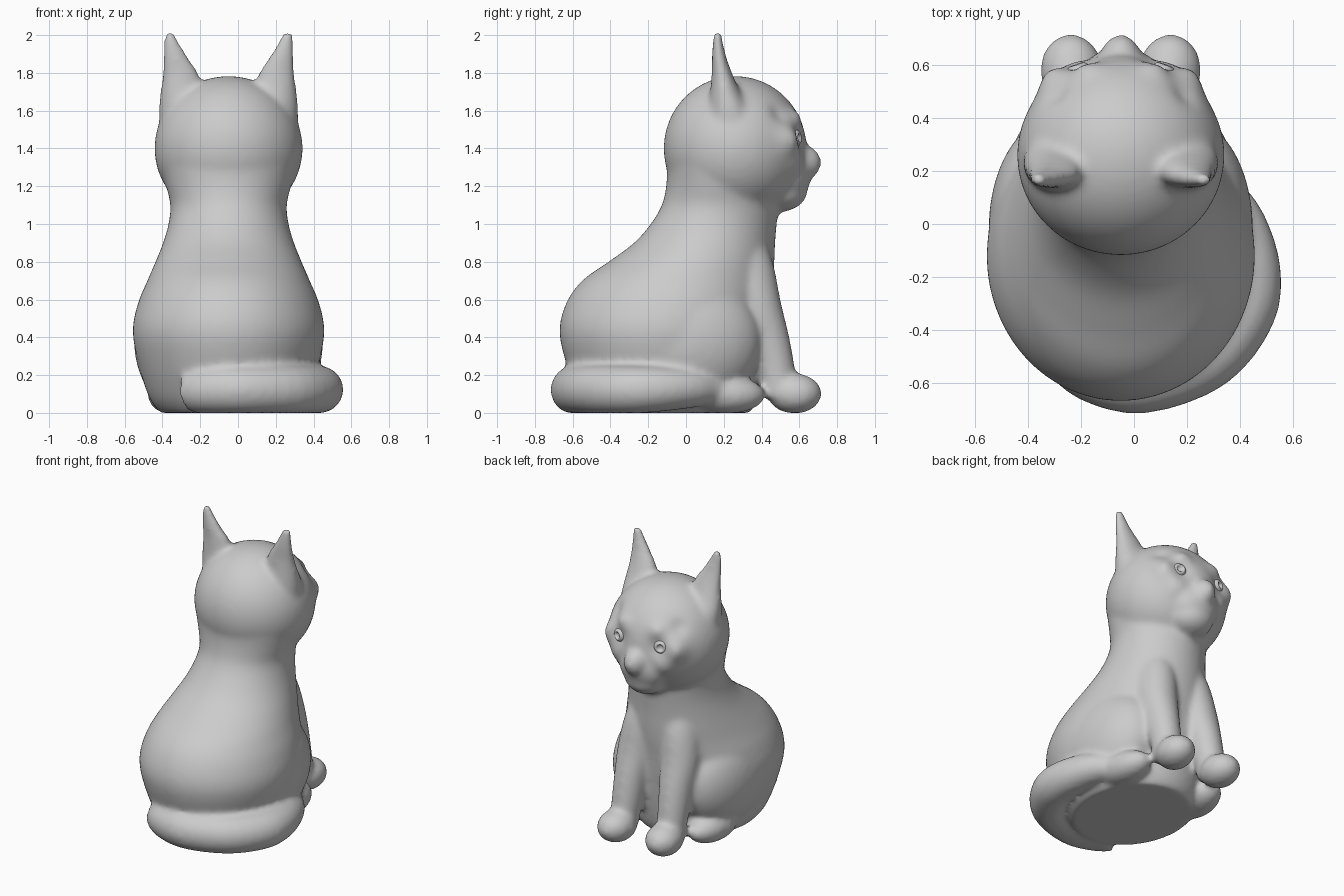
import bpy, bmesh, math
from mathutils import Vector, Matrix

if "Cube" in bpy.data.objects:
    bpy.data.objects.remove(bpy.data.objects["Cube"], do_unlink=True)

CX = -0.05  # the body's own middle line
Z = Vector((0, 0, 1))

grey = bpy.data.materials.new("plain grey")
grey.use_nodes = True
grey.diffuse_color = (0.6, 0.6, 0.6, 1)
grey.node_tree.nodes["Principled BSDF"].inputs["Base Color"].default_value = (0.6, 0.6, 0.6, 1)


def spline(rows, steps=4):
    """Smooth curve through rows of numbers."""
    rows = [Vector(r) for r in rows]
    out = []
    for i in range(len(rows) - 1):
        p, q = rows[i], rows[i + 1]
        m = (q - rows[max(i - 1, 0)]) / 2
        n = (rows[min(i + 2, len(rows) - 1)] - p) / 2
        for k in range(steps):
            t = k / steps
            out.append(p * (2*t**3 - 3*t**2 + 1) + m * (t**3 - 2*t**2 + t)
                       + q * (3*t**2 - 2*t**3) + n * (t**3 - t**2))
    return out + [rows[-1]]


def loft(bm, rows, follow=False, sides=32):
    """Skin ellipses given as x, y, z, half width, half depth."""
    rows = spline(rows)
    rings = []
    for i, r in enumerate(rows):
        c = Vector(r[:3])
        a, b = Vector((1, 0, 0)), Vector((0, 1, 0))
        if follow:
            t = Vector(rows[min(i + 1, len(rows) - 1)][:3]) - Vector(rows[max(i - 1, 0)][:3])
            a = Z.cross(t).normalized()
            b = t.normalized().cross(a)
        angles = [math.tau * k / sides for k in range(sides)]
        rings.append([bm.verts.new(c + a * r[3] * math.cos(u) + b * r[4] * math.sin(u)) for u in angles])
    for lo, hi in zip(rings, rings[1:]):
        for k in range(sides):
            j = (k + 1) % sides
            bm.faces.new((lo[k], lo[j], hi[j], hi[k]))
    bm.faces.new(rings[0][::-1])
    bm.faces.new(rings[-1])


def ball(bm, centre, radii, turn=0, detail=32):
    m = Matrix.Translation(centre) @ Matrix.Rotation(turn, 4, "Z") @ Matrix.Diagonal((*radii, 1))
    return bmesh.ops.create_uvsphere(bm, u_segments=detail, v_segments=detail * 2 // 3,
                                     radius=1, matrix=m)["verts"]


def finish(bm, name):
    for v in bm.verts:
        v.co.x += CX
        v.co.z = max(v.co.z, 0)
    for f in bm.faces:
        f.smooth = True
    mesh = bpy.data.meshes.new(name)
    bm.to_mesh(mesh)
    bm.free()
    mesh.materials.append(grey)
    ob = bpy.data.objects.new(name, mesh)
    bpy.context.collection.objects.link(ob)
    return ob


# Torso and neck: height, back, front, half width
torso = [(0, -.50, .34, .36), (.08, -.56, .38, .42), (.25, -.63, .41, .475),
         (.43, -.67, .43, .508), (.58, -.635, .445, .48), (.7, -.55, .46, .43),
         (.8, -.41, .468, .387), (.9, -.275, .472, .347), (1, -.187, .48, .318),
         (1.1, -.128, .488, .308), (1.2, -.105, .475, .33), (1.3, -.1, .46, .35)]
cat = bmesh.new()
loft(cat, [(0, (b + f) / 2, z, w, (f - b) / 2) for z, b, f, w in torso], sides=64)

# Head with modelled eye sockets, brows and cheeks: place, spread, push
head = ball(cat, (0, .26, 1.4), (.392, .378, .383), detail=90)
bumps = [((.15, .59, 1.45), .06, -.03), ((.24, .54, 1.44), .07, .045),
         ((.13, .59, 1.56), .05, .03), ((.25, .5, 1.59), .045, -.025),
         ((.17, .56, 1.33), .06, .03)]
for v in head:
    n = (v.co - Vector((0, .26, 1.4))).normalized()
    p = Vector((abs(v.co.x), v.co.y, v.co.z))
    v.co += n * sum(h * math.exp(-((p - Vector(c)).length / s) ** 2) for c, s, h in bumps)

# Muzzle, nose and chin
ball(cat, (0, .52, 1.27), (.18, .145, .16))
ball(cat, (0, .6, 1.325), (.085, .117, .1))
ball(cat, (0, .5, 1.18), (.15, .145, .115))

for s in (-1, 1):
    # Ears
    loft(cat, [(s * x, y, z, a, b) for x, y, z, a, b in
               [(.2, .25, 1.45, .165, .15), (.225, .23, 1.6, .145, .115), (.243, .208, 1.7, .118, .08),
                (.255, .19, 1.8, .095, .054), (.285, .173, 1.9, .06, .037), (.317, .165, 2.02, .023, .023)]])
    # Haunches
    ball(cat, (s * .25, -.02, .38), (.25, .42, .36), detail=48)
    # Front legs and paws
    loft(cat, [(s * x, y, z, a, b) for x, y, z, a, b in
               [(.185, .49, .08, .09, .09), (.18, .478, .2, .097, .103), (.175, .42, .4, .112, .128),
                (.165, .365, .6, .13, .135), (.14, .315, .8, .13, .145), (.12, .26, 1, .1, .12)]])
    ball(cat, (s * .185, .575, .102), (.12, .144, .107), s * -.1)
    # Hind feet
    ball(cat, (s * .31, .22, .095), (.115, .2, .1), s * .15)

# Tail wrapped around one side
loft(cat, [(-.2, -.49, .11, .11, .11), (-.1, -.55, .12, .127, .127), (.08, -.587, .122, .13, .13),
           (.32, -.502, .122, .13, .13), (.457, -.33, .122, .13, .128), (.477, -.17, .125, .128, .122),
           (.43, 0, .13, .118, .108), (.37, .12, .125, .09, .085), (.3, .24, .11, .05, .05)], follow=True)

# Fuse all the parts into one soft skin
body = finish(cat, "cat_body")
fuse = body.modifiers.new("fuse", "REMESH")
fuse.mode, fuse.voxel_size, fuse.use_smooth_shade = "VOXEL", .017, True
soften = body.modifiers.new("soften", "SMOOTH")
soften.factor, soften.iterations = .5, 12

# Eyes: rounded balls with a dimple for the pupil
for s, side in ((-1, "right"), (1, "left")):
    eye = bmesh.new()
    centre = Vector((s * .155, .565, 1.455))
    look = Vector((s * .35, 1, .05)).normalized()
    for v in ball(eye, centre, (.05, .05, .05), detail=48):
        d = (v.co - centre).normalized()
        v.co -= look * .025 * math.exp(-(d.angle(look) / .45) ** 4)
    finish(eye, side + "_eye")
